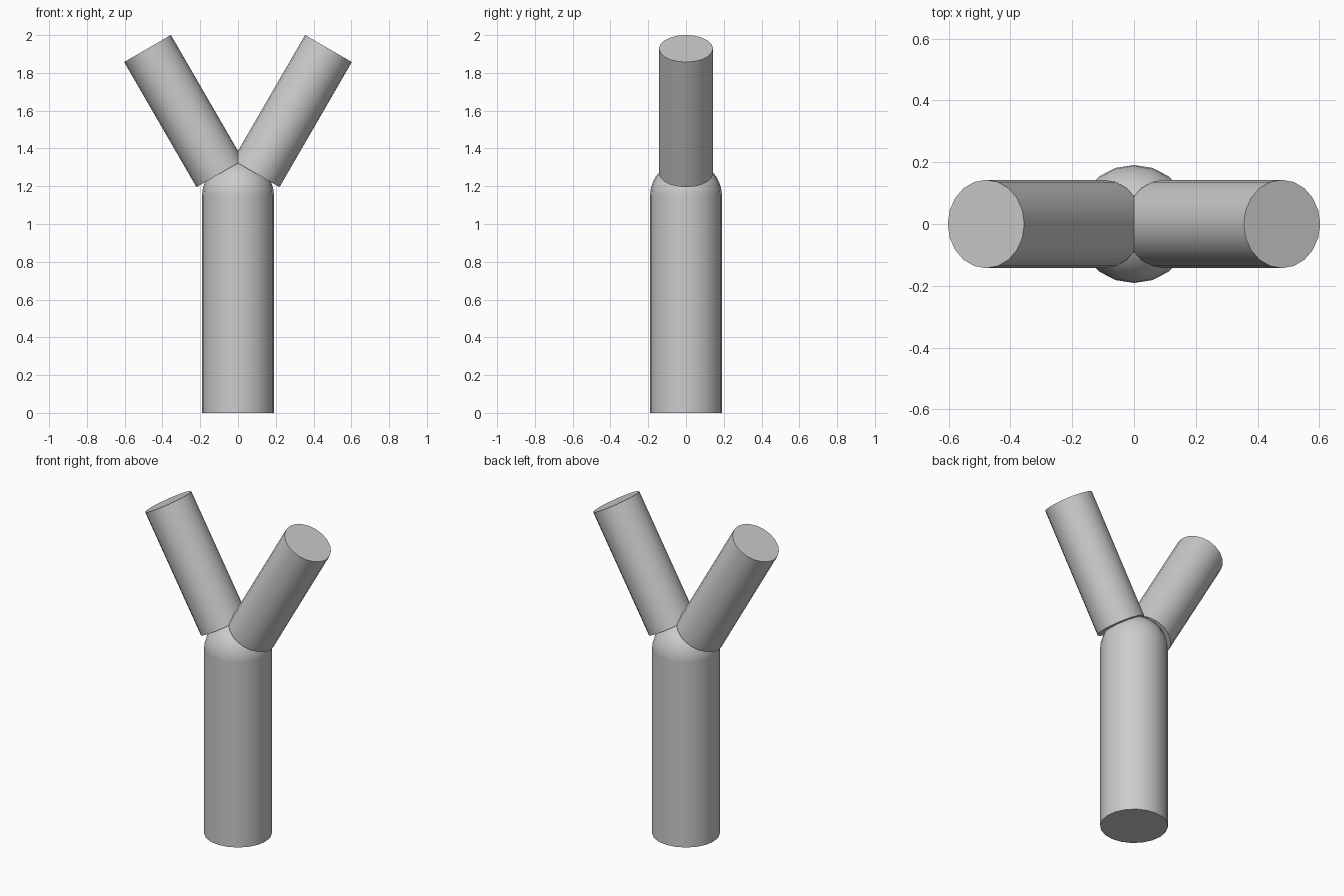
import bpy
from math import radians, sin, cos, pi
from mathutils import Vector

if "Cube" in bpy.data.objects:
    bpy.data.objects.remove(bpy.data.objects["Cube"])

SIDES = 20
TRUNK_R, TRUNK_H = 0.191, 1.147
BRANCH_R, TILT = 0.143, radians(30)


def smooth(obj, name):
    obj.name = name
    bpy.ops.object.shade_smooth_by_angle(angle=radians(40))


def tube(name, radius, start, end):
    """Capped cylinder between two points."""
    a, b = Vector(start), Vector(end)
    axis = b - a
    bpy.ops.mesh.primitive_cylinder_add(
        vertices=SIDES, radius=radius, depth=axis.length, location=(a + b) / 2,
        rotation=(0, axis.angle(Vector((0, 0, 1))) * (1 if axis.x >= 0 else -1), 0))
    smooth(bpy.context.object, name)


# Upright stem
tube("trunk", TRUNK_R, (0, 0, 0), (0, 0, TRUNK_H))

# Rounded joint on top of the stem
bpy.ops.mesh.primitive_uv_sphere_add(
    segments=SIDES, ring_count=16, radius=TRUNK_R, location=(0, 0, TRUNK_H))
smooth(bpy.context.object, "joint")

# Two mirrored branches
for side, label in ((-1, "left"), (1, "right")):
    tube(label + "_branch", BRANCH_R,
         (side * 0.096, 0, 1.267), (side * 0.479, 0, 1.929))
